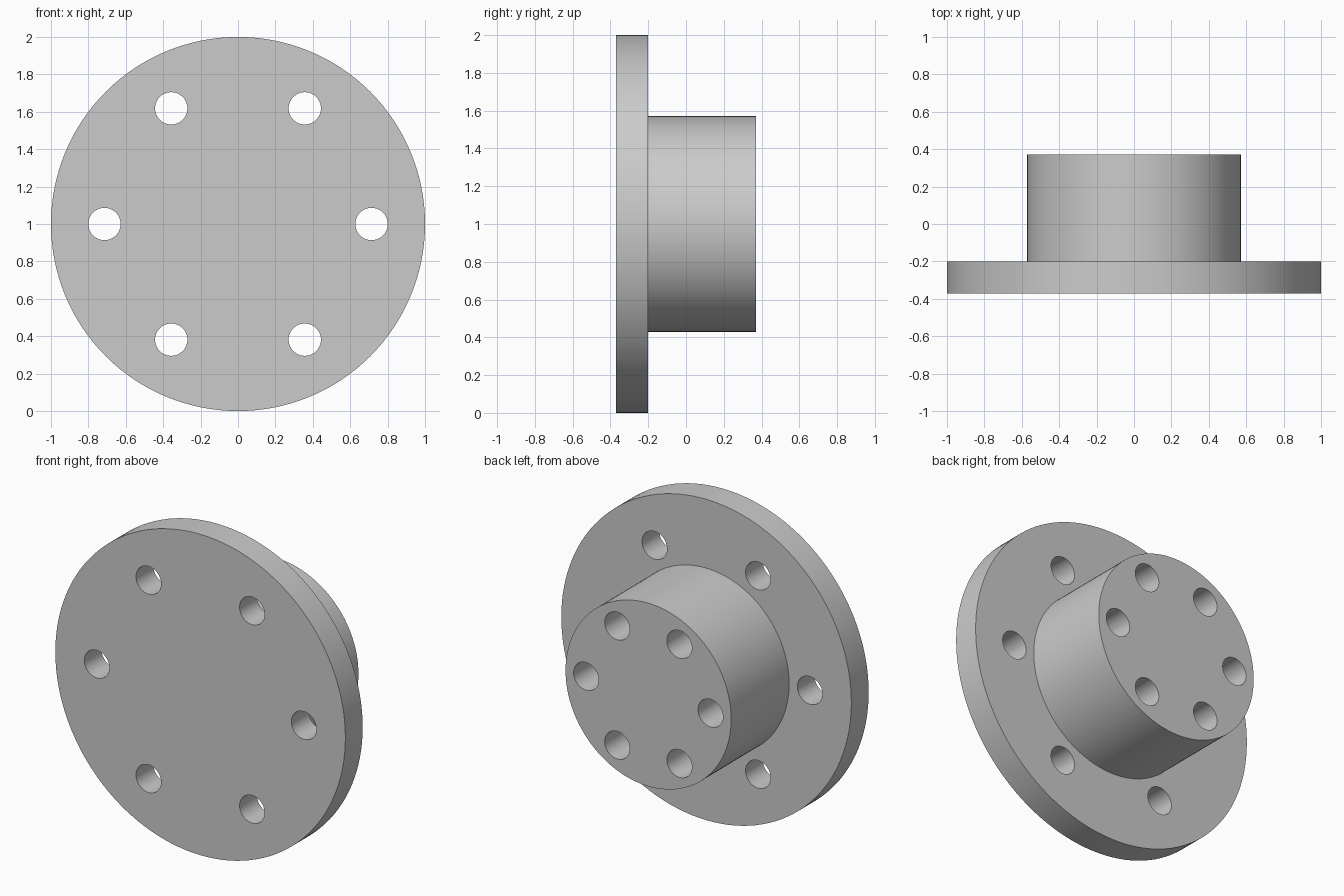
import bpy
import bmesh
import math
from mathutils import Matrix, Vector

if "Cube" in bpy.data.objects:
    bpy.data.objects.remove(bpy.data.objects["Cube"])

CENTRE_Z = 1.0
FRONT, STEP, BACK = -0.371, -0.2, 0.371      # y of front face, flange back, hub end
FLANGE_R, HUB_R, HOLE_R = 1.0, 0.571, 0.0865
FLANGE_RING, HUB_RING = 0.714, 0.429         # bolt circle radii
HUB_HOLE_DEPTH = 0.43

steel = bpy.data.materials.new("light_grey_steel")
steel.diffuse_color = (0.6, 0.6, 0.6, 1.0)
steel.use_nodes = True
steel.node_tree.nodes["Principled BSDF"].inputs["Base Color"].default_value = steel.diffuse_color


def add_object(name, bm):
    bmesh.ops.recalc_face_normals(bm, faces=bm.faces)
    mesh = bpy.data.meshes.new(name)
    bm.to_mesh(mesh)
    bm.free()
    mesh.materials.append(steel)
    obj = bpy.data.objects.new(name, mesh)
    bpy.context.collection.objects.link(obj)
    return obj


def stepped_shaft(name, profile, sides):
    """Solid along y from (radius, y) rings, capped at both ends."""
    bm = bmesh.new()
    rings = []
    for r, y in profile:
        rings.append([bm.verts.new((r * math.cos(2 * math.pi * i / sides), y,
                                    CENTRE_Z + r * math.sin(2 * math.pi * i / sides)))
                      for i in range(sides)])
    for a, b in zip(rings, rings[1:]):
        for i in range(sides):
            j = (i + 1) % sides
            bm.faces.new((a[i], a[j], b[j], b[i]))
    bm.faces.new(rings[0])
    bm.faces.new(rings[-1])
    return add_object(name, bm)


def hole_ring(name, ring_r, y0, y1):
    """Six drill cylinders along y, spaced evenly on a bolt circle."""
    bm = bmesh.new()
    for k in range(6):
        a = math.radians(60 * k)
        place = Matrix.Translation(Vector((ring_r * math.cos(a), (y0 + y1) / 2,
                                           CENTRE_Z + ring_r * math.sin(a))))
        bmesh.ops.create_cone(bm, cap_ends=True, segments=40, radius1=HOLE_R,
                              radius2=HOLE_R, depth=y1 - y0,
                              matrix=place @ Matrix.Rotation(math.pi / 2, 4, 'X'))
    return add_object(name, bm)


# Flange and hub turned as one body
body = stepped_shaft("flanged_hub", [(FLANGE_R, FRONT), (FLANGE_R, STEP),
                                     (HUB_R, STEP), (HUB_R, BACK)], 128)

# Through holes in the flange, blind holes in the hub end
cutters = [hole_ring("flange_hole_cutter", FLANGE_RING, FRONT - 0.1, STEP + 0.1),
           hole_ring("hub_hole_cutter", HUB_RING, BACK - HUB_HOLE_DEPTH, BACK + 0.1)]

bpy.context.view_layer.objects.active = body
body.select_set(True)
for cutter in cutters:
    mod = body.modifiers.new("holes", 'BOOLEAN')
    mod.operation = 'DIFFERENCE'
    mod.solver = 'EXACT'
    mod.object = cutter
    bpy.ops.object.modifier_apply(modifier=mod.name)
    bpy.data.objects.remove(cutter)

# Round walls smooth, rims sharp
bpy.ops.object.shade_smooth_by_angle(angle=math.radians(30))
